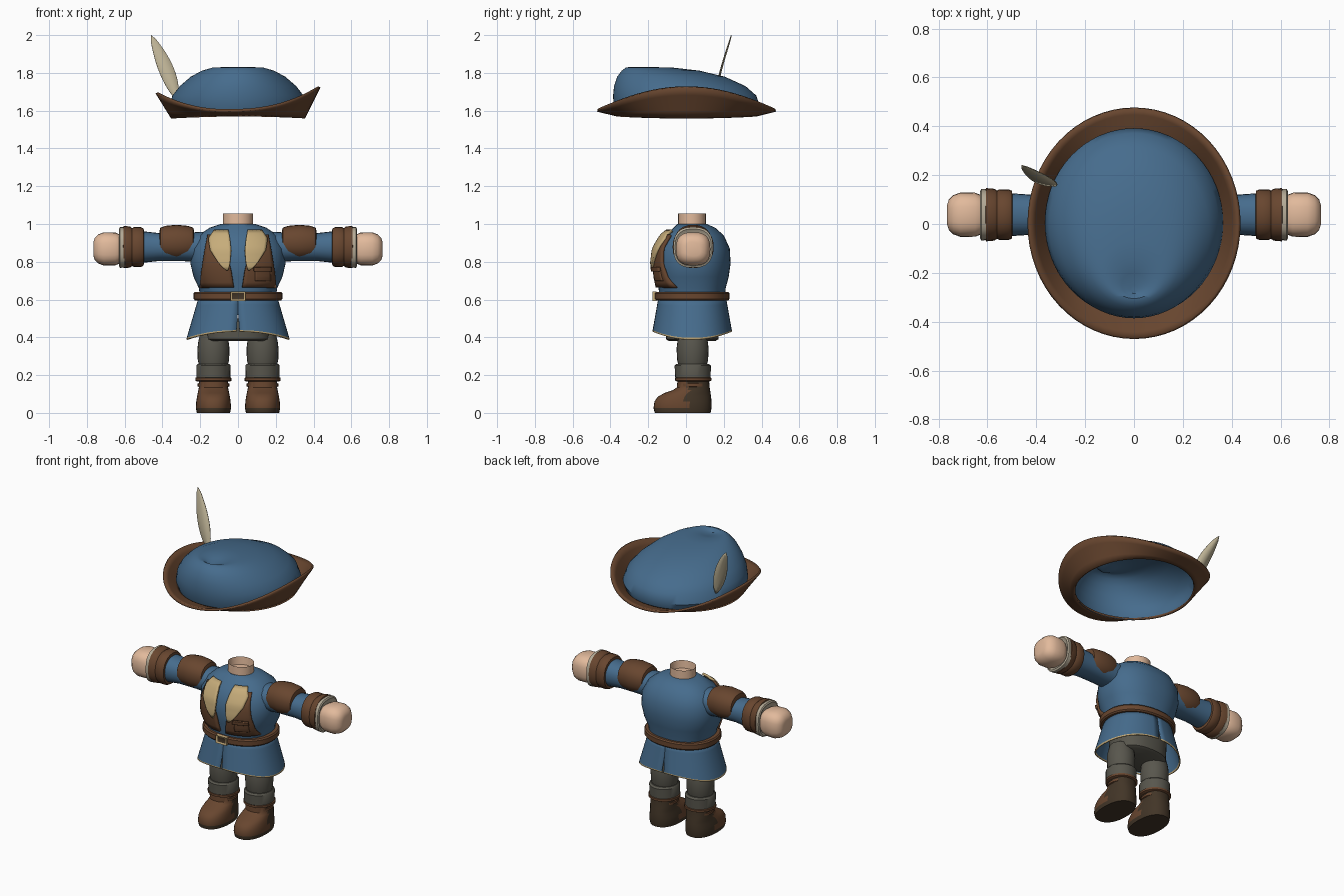
import bpy
import bmesh
import math
from mathutils import Vector

cube = bpy.data.objects.get("Cube")
if cube:
    bpy.data.objects.remove(cube)


def material(name, *rgb):
    """Flat colour given as 8-bit display values."""
    linear = [(v / 255 / 12.92) if v < 11 else ((v / 255 + .055) / 1.055) ** 2.4 for v in rgb]
    mat = bpy.data.materials.new(name)
    mat.use_nodes = True
    mat.diffuse_color = (*linear, 1)
    mat.node_tree.nodes["Principled BSDF"].inputs["Base Color"].default_value = (*linear, 1)
    return mat


blue = material("blue cloth", 70, 108, 141)
brown = material("brown leather", 104, 70, 47)
dark = material("dark leather", 66, 53, 39)
grey = material("grey trousers", 88, 86, 77)
skin = material("skin", 226, 186, 156)
tan = material("tan trim", 198, 172, 122)
cream = material("cream feather", 190, 179, 150)
linen = material("linen cuff", 180, 170, 150)


def finish(name, bm, mats, rule=None, thick=0):
    bmesh.ops.recalc_face_normals(bm, faces=bm.faces)
    for f in bm.faces:
        if rule:
            f.material_index = rule(f.calc_center_median())
    mesh = bpy.data.meshes.new(name)
    bm.to_mesh(mesh)
    bm.free()
    obj = bpy.data.objects.new(name, mesh)
    bpy.context.collection.objects.link(obj)
    for m in mats:
        mesh.materials.append(m)
    bpy.ops.object.select_all(action="DESELECT")
    obj.select_set(True)
    bpy.context.view_layer.objects.active = obj
    bpy.ops.object.shade_smooth_by_angle(angle=math.radians(40))
    if thick:
        mod = obj.modifiers.new("thickness", "SOLIDIFY")
        mod.thickness = thick
        mod.offset = 0
    return obj


def loft(name, rings, mats, closed=True, caps=(True, True), rule=None, thick=0):
    """Skin a list of equal point rows."""
    bm = bmesh.new()
    rows = [[bm.verts.new(p) for p in r] for r in rings]
    n = len(rows[0])
    for low, high in zip(rows, rows[1:]):
        for i in range(n if closed else n - 1):
            j = (i + 1) % n
            bm.faces.new((low[i], low[j], high[j], high[i]))
    for row, cap in zip((rows[0], rows[-1]), caps):
        if cap and closed:
            bm.faces.new(row)
    return finish(name, bm, mats, rule, thick)


def oval(t, p):
    """Point on a unit superellipse."""
    c, s = math.cos(t), math.sin(t)
    return math.copysign(abs(c) ** (2 / p), c), math.copysign(abs(s) ** (2 / p), s)


def turn(n):
    return [math.tau * i / n for i in range(n)]


def level(z, half, front, back, x=0, p=2.0, n=32):
    """Horizontal ring from its half width and its front and back y."""
    return [(x + half * c, (front + back) / 2 + (back - front) / 2 * s, z)
            for c, s in (oval(t, p) for t in turn(n))]


def stack(name, rows, mats, x=0, p=2.0, n=32, **kw):
    return loft(name, [level(*r, x=x, p=p, n=n) for r in rows], mats, **kw)


def sleeve(name, side, z, rows, mats, p=2.2, n=24, **kw):
    """Tube along x; rows hold x, y radius, z radius."""
    y = .038
    return loft(name, [[(side * x, y + ry * c, z + rz * s) for c, s in (oval(t, p) for t in turn(n))]
                       for x, ry, rz in rows], mats, **kw)


def blend(rows, z):
    """Interpolate a table of rows by its first column."""
    for a, b in zip(rows, rows[1:]):
        if z <= b[0]:
            break
    k = (z - a[0]) / (b[0] - a[0])
    return [u + (v - u) * k for u, v in zip(a, b)]


# Torso and neck
TORSO = [(.60, .20, -.14, .205), (.66, .207, -.145, .21), (.72, .235, -.158, .226),
         (.79, .252, -.165, .236), (.87, .248, -.155, .232), (.94, .21, -.115, .2),
         (.98, .15, -.065, .155), (1, .09, -.045, .11)]
P = 2.3
stack("tunic_body", TORSO, [blue], p=P, n=48)
stack("neck", [(1.005, .02, .02, .04), (1.005, .075, -.037, .1), (1.055, .08, -.042, .105),
               (.97, .08, -.042, .105)], [skin], n=24, caps=(True, False))


def patch(name, side, rows, mat, lift, thick):
    """Sheet lying on the chest; rows hold z, inner x, outer x."""
    steps, grid = 10, []
    for i in range(steps + 1):
        z = rows[0][0] + (rows[-1][0] - rows[0][0]) * i / steps
        _, inner, outer = blend(rows, z)
        _, half, front, back = blend(TORSO, z)
        line = []
        for k in range(9):
            x = inner + (outer - inner) * k / 8
            q = max(0, 1 - min(x / half, .99) ** P) ** (1 / P)
            line.append((side * x, (front + back) / 2 - (back - front) / 2 * q - lift, z))
        grid.append(line)
    loft(name, grid, [mat], closed=False, thick=thick)


# Vest panels, lapels and pocket
for side, word in ((1, "left"), (-1, "right")):
    patch(word + "_vest_panel", side, [(.665, .022, .198), (.75, .035, .19), (.85, .06, .175),
                                       (.94, .12, .158)], brown, .007, .016)
    patch(word + "_lapel", side, [(.755, .052, .062), (.79, .042, .10), (.86, .036, .145),
                                  (.92, .042, .155), (.965, .05, .125)], tan, .02, .014)
patch("vest_pocket", 1, [(.70, .09, .17), (.755, .09, .17)], brown, .017, .012)
patch("vest_pocket_flap", 1, [(.75, .085, .175), (.772, .085, .175)], brown, .024, .016)

# Skirt halves, parted by slits at front and back, with a trimmed hem
for side, word in ((1, "left"), (-1, "right")):
    rings = []
    for k in (0, .2, .4, .6, .8, .96, 1):
        gap = .035 * max(0, k - .4)
        row = []
        for i in range(25):
            t = -math.pi / 2 + gap + (math.pi - 2 * gap) * i / 24
            c, s = oval(t, 2.2)
            hem = .43 - .042 * math.cos(t) ** 2
            row.append((side * (.205 + .065 * k) * c, .033 + (.175 + .032 * k) * s,
                        .61 + (hem - .61) * k))
        rings.append(row)
    obj = loft(word + "_skirt", rings, [blue, tan], closed=False, thick=.008)
    for f in obj.data.polygons:
        f.material_index = int(f.index >= 24 * 5)

# Belt and buckle
stack("belt", [(.595, .2, -.14, .205), (.595, .228, -.158, .223), (.603, .235, -.165, .23),
               (.633, .235, -.165, .23), (.641, .228, -.158, .223), (.641, .2, -.14, .205)],
      [brown], p=2.2, n=48)
bm = bmesh.new()
bmesh.ops.create_cube(bm, size=1)
for v in bm.verts:
    v.co = Vector((v.co.x * .078, -.167 + v.co.y * .02, .618 + v.co.z * .05))
face = min(bm.faces, key=lambda f: f.calc_center_median().y)
bmesh.ops.inset_individual(bm, faces=[face], thickness=.012)
for v in face.verts:
    v.co.y += .006
finish("belt_buckle", bm, [tan, dark],
       lambda c: int(abs(c.x) < .01 and abs(c.z - .618) < .01 and c.y < -.165))

# Trousers
stack("trouser_seat", [(.38, .155, -.09, .155), (.39, .172, -.105, .172), (.5, .175, -.11, .18)],
      [grey], p=2.4)

for side, word in ((1, "left"), (-1, "right")):
    x = side * .13
    # Leg and boot
    stack(word + "_trouser_leg", [(.25, .076, -.04, .11), (.28, .083, -.047, .117),
                                  (.34, .085, -.05, .12), (.38, .08, -.045, .115),
                                  (.42, .07, -.035, .105)], [grey], x=x, n=24)
    stack(word + "_trouser_cuff", [(.18, .08, -.05, .12), (.187, .09, -.058, .13),
                                   (.25, .091, -.06, .132), (.26, .083, -.05, .12)],
          [grey], x=x, n=24)
    stack(word + "_boot", [(0, .088, -.165, .13), (.025, .093, -.172, .135),
                           (.06, .091, -.167, .135), (.085, .087, -.15, .133),
                           (.105, .083, -.115, .13), (.12, .08, -.07, .128),
                           (.135, .077, -.048, .125), (.175, .078, -.045, .122)],
          [brown, dark], x=x, p=2.3, rule=lambda c: int(c.z < .024 or c.y > .005))
    for z, r in ((.148, .084), (.178, .096)):
        stack(word + "_boot_band", [(z - .013, r - .012, .05 - r, .026 + r),
                                    (z - .007, r, .038 - r, .038 + r),
                                    (z + .007, r, .038 - r, .038 + r),
                                    (z + .013, r - .012, .05 - r, .026 + r)],
              [brown], x=x, n=24)
    # Arm and hand
    sleeve(word + "_sleeve", side, .878, [(.1, .085, .078), (.2, .09, .08), (.3, .085, .074),
                                          (.42, .082, .074), (.51, .088, .084)], [blue])
    sleeve(word + "_shoulder_puff", side, .902, [(.232, .07, .062), (.237, .085, .078),
           (.265, .095, .088), (.325, .1, .094), (.385, .095, .088), (.411, .085, .078),
           (.415, .07, .062)], [brown])
    sleeve(word + "_glove_cuff", side, .878, [(.497, .08, .08), (.5, .098, .098),
           (.515, .104, .106), (.55, .104, .106), (.56, .099, .1), (.572, .106, .109),
           (.605, .109, .112), (.61, .1, .1)], [brown])
    sleeve(word + "_linen_cuff", side, .876, [(.596, .09, .09), (.6, .104, .107),
           (.625, .105, .108), (.63, .096, .098), (.615, .075, .075)], [linen], p=2.6)
    sleeve(word + "_hand", side, .868, [(.6, .06, .06), (.625, .08, .076), (.65, .09, .087),
           (.71, .091, .088), (.74, .08, .077), (.758, .062, .059), (.765, .04, .038)],
           [skin], p=2.7)

# Hat crown, highest at the front with a small dent
stack("hat_crown", [(1.568, .345, -.365, .372), (1.62, .365, -.383, .392),
                    (1.68, .347, -.386, .372), (1.73, .308, -.381, .315),
                    (1.78, .25, -.364, .205), (1.812, .19, -.34, .07),
                    (1.828, .135, -.318, -.07), (1.83, .09, -.305, -.15),
                    (1.82, .05, -.295, -.2), (1.808, .015, -.285, -.25)],
      [blue], n=64, caps=(False, True))

# Hat brim, turned up at the sides
brim = []
for k in (0, .25, .5, .75, 1):
    row = []
    for t in turn(64):
        c, s = math.cos(t), math.sin(t)
        low = 1.562 + .014 * s * s
        high = 1.602 + .108 * abs(c) ** 2.3 + .016 * c
        row.append(((.348 + .082 * k) * c, .003 + (.368 + .104 * k) * s, low + (high - low) * k))
    brim.append(row)
loft("hat_brim", brim, [brown], caps=(False, False), thick=.014)

# Feather: a creased leaf that bends backwards
leaf = []
for i in range(13):
    k = i / 12
    w = .004 + .036 * math.sin(math.pi * k ** .85) ** .8 if i < 12 else .0005
    mid = Vector((-.325 - .135 * k ** 1.15, .155 + .085 * k ** 1.4, 1.665 + .335 * k))
    across = Vector((.92, .12, .36)) * w
    leaf.append([mid - across, mid + Vector((0, .006, 0)) * min(1, w * 40), mid + across])
loft("feather", leaf, [cream], closed=False, thick=.004)
